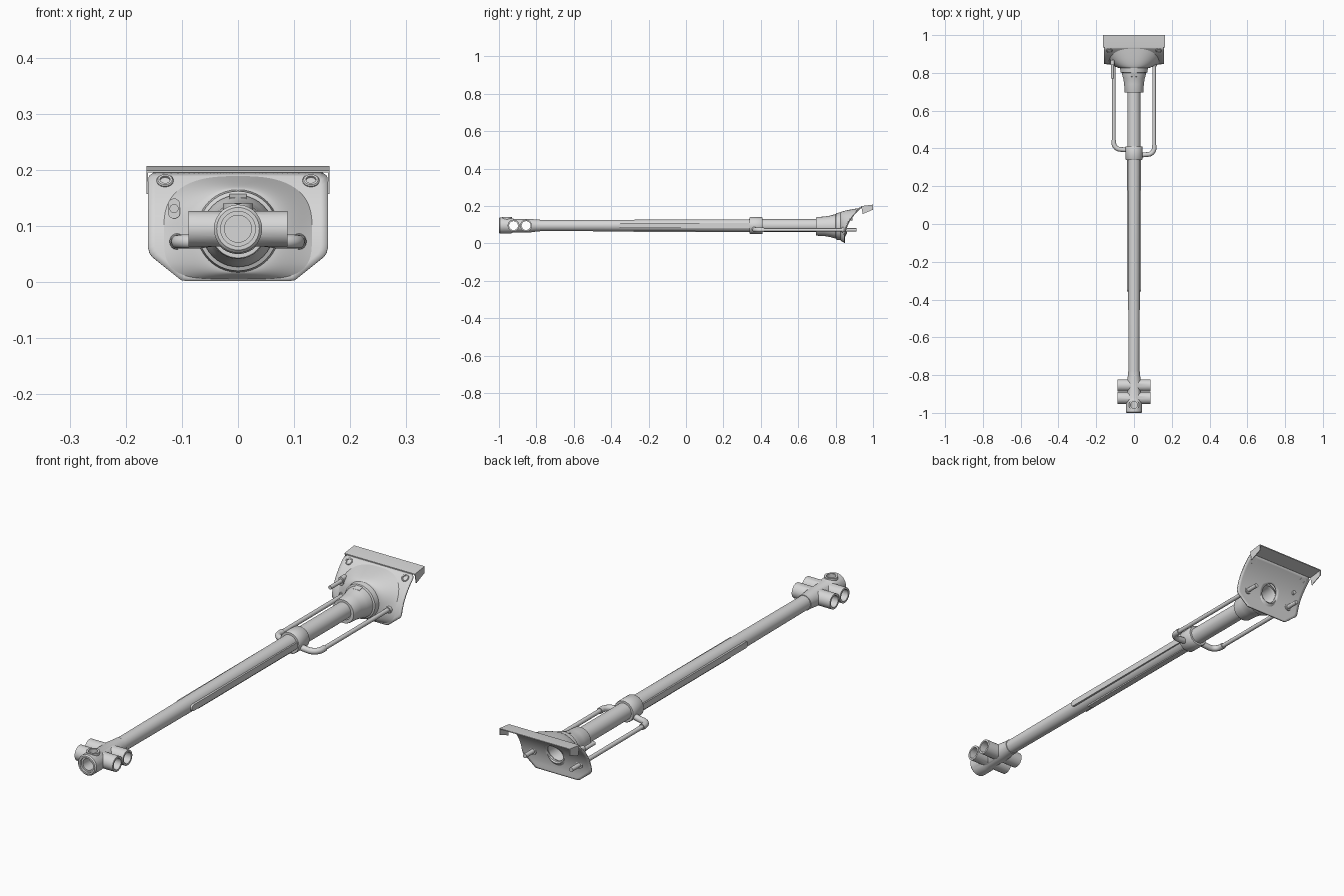
import bpy, bmesh, math
from mathutils import Vector

if "Cube" in bpy.data.objects:
    bpy.data.objects.remove(bpy.data.objects["Cube"])

CZ = 0.095  # height of the barrel axis
steel = bpy.data.materials.new("steel_grey")
steel.diffuse_color = (0.68, 0.68, 0.68, 1)
steel.use_nodes = True
steel.node_tree.nodes["Principled BSDF"].inputs["Base Color"].default_value = steel.diffuse_color


def activate(ob):
    bpy.ops.object.select_all(action='DESELECT')
    ob.select_set(True)
    bpy.context.view_layer.objects.active = ob


def make(name, verts, faces, smooth=True):
    me = bpy.data.meshes.new(name)
    me.from_pydata(verts, [], faces)
    bm = bmesh.new()
    bm.from_mesh(me)
    bmesh.ops.remove_doubles(bm, verts=bm.verts, dist=1e-6)
    bmesh.ops.recalc_face_normals(bm, faces=bm.faces)
    bm.to_mesh(me)
    bm.free()
    ob = bpy.data.objects.new(name, me)
    bpy.context.collection.objects.link(ob)
    me.materials.append(steel)
    if smooth:
        activate(ob)
        bpy.ops.object.shade_smooth_by_angle(angle=math.radians(35))
    return ob


def lathe(name, prof, x=0, z=CZ, n=40, axis='Y', y=0, closed=False):
    """Revolve (radius, position) pairs; a closed profile gives a hollow part."""
    verts, faces = [], []
    for r, p in prof:
        for i in range(n):
            a = 2 * math.pi * i / n
            c, s = r * math.cos(a), r * math.sin(a)
            verts.append({'Y': (x + c, p, z + s), 'X': (p, y + c, z + s),
                          'Z': (x + c, y + s, p)}[axis])
    m = len(prof)
    for k in range(m if closed else m - 1):
        for i in range(n):
            j, q = (i + 1) % n, (k + 1) % m
            faces.append((k * n + i, k * n + j, q * n + j, q * n + i))
    if not closed:
        faces += [tuple(range(n)), tuple(range((m - 1) * n, m * n))]
    return make(name, verts, faces)


def rod(name, r, a, b, **kw):
    return lathe(name, [(r, a), (r, b)], **kw)


def prism(name, pts, x0, x1):
    """Extrude a (y, z) outline along x."""
    n = len(pts)
    verts = [(x, y, z) for x in (x0, x1) for y, z in pts]
    faces = [tuple(range(n)), tuple(range(n, 2 * n))]
    faces += [(i, (i + 1) % n, n + (i + 1) % n, n + i) for i in range(n)]
    return make(name, verts, faces)


def pipe(name, pts, r):
    cu = bpy.data.curves.new(name, 'CURVE')
    cu.dimensions = '3D'
    cu.bevel_depth, cu.bevel_resolution, cu.use_fill_caps = r, 4, True
    sp = cu.splines.new('POLY')
    sp.points.add(len(pts) - 1)
    for p, co in zip(sp.points, pts):
        p.co = (*co, 1)
    ob = bpy.data.objects.new(name, cu)
    bpy.context.collection.objects.link(ob)
    cu.materials.append(steel)
    activate(ob)
    bpy.ops.object.convert(target='MESH')
    bpy.ops.object.shade_smooth_by_angle(angle=math.radians(40))


def boolean(ob, other, op):
    mod = ob.modifiers.new(op, 'BOOLEAN')
    mod.operation, mod.object, mod.solver = op, other, 'EXACT'
    activate(ob)
    bpy.ops.object.modifier_apply(modifier=mod.name)
    bpy.data.objects.remove(other)


# muzzle brake: body, paired side ports and a top port, all bored through
brake = lathe("muzzle_brake", [(.038, -1), (.043, -.995), (.043, -.94), (.036, -.92),
                               (.036, -.83), (.032, -.80), (.032, -.78)])
for y in (-.855, -.922):
    boolean(brake, rod("port", .0315, -.088, .088, axis='X', y=y), 'UNION')
boolean(brake, rod("boss", .027, .1, .14, axis='Z', y=-.958), 'UNION')
for y in (-.855, -.922):
    boolean(brake, rod("port_cut", .0235, -.1, .1, axis='X', y=y), 'DIFFERENCE')
boolean(brake, rod("bore_cut", .024, -1.1, -.8), 'DIFFERENCE')
boolean(brake, rod("muzzle_cut", .031, -1.1, -.99), 'DIFFERENCE')
boolean(brake, rod("top_cut", .018, .1, .2, axis='Z', y=-.958), 'DIFFERENCE')
activate(brake)
bpy.ops.object.shade_smooth_by_angle(angle=math.radians(35))

# tapered barrel, clamp collar and rear sleeve
lathe("barrel", [(.029, -.785), (.034, .36)])
lathe("clamp_collar", [(.043, .34), (.045, .343), (.045, .407), (.043, .41)])
rod("rear_sleeve", .0345, .40, .72)

# long rails on the barrel sides, with rounded front ends
arc = [(-.345 - .013 * math.sin(a), CZ + .013 * math.cos(a))
       for a in [math.pi * i / 8 for i in range(9)]]
for s, side in ((-1, "left"), (1, "right")):
    prism("side_rail_" + side, arc + [(.345, CZ - .013), (.345, CZ + .013)],
          s * .02, s * .037)
prism("bottom_strip", [(-.28, .08), (-.28, .06), (.345, .06), (.345, .08)], -.012, .012)

# flared hollow socket where the barrel enters the shield
lathe("socket", [(.035, .695), (.048, .695), (.05, .70), (.052, .74), (.057, .77),
                 (.064, .795), (.064, .80), (.071, .803), (.075, .835), (.04, .86),
                 (.035, .85)], z=.091, closed=True)
prism("socket_lug", [(.775, .14), (.78, .151), (.805, .158), (.81, .14)], -.015, .015)


def plate_y(z):
    """Depth of the curved shield at a height."""
    t = max(0, z - .03) / .163
    return .848 + .01 * t + .08 * t ** 2.3


# outline of the shield, cut at the lower corners
OUT = [(.1, .002), (.157, .048), (.16, .06), (.16, .185), (.155, .193)]
OUT += [(-x, z) for x, z in reversed(OUT)]


def outline(a):
    d, best = Vector((math.cos(a), math.sin(a))), 1
    for i, p in enumerate(OUT):
        q = OUT[(i + 1) % len(OUT)]
        ex, ez = q[0] - p[0], q[1] - p[1]
        den = d.x * ez - d.y * ex
        if abs(den) > 1e-9:
            t = (p[0] * ez - (p[1] - CZ) * ex) / den
            if t > 0:
                best = min(best, t)
    return d.x * best, CZ + d.y * best


def loft(name, inner, outer, depth, rings=10, n=120):
    verts, faces = [], []
    for k in range(rings + 1):
        t = k / rings
        for i in range(n):
            a = 2 * math.pi * i / n
            (x0, z0), (x1, z1) = inner(a), outer(a)
            x, z = x0 + (x1 - x0) * t, z0 + (z1 - z0) * t
            verts.append((x, depth(t, z), z))
    for k in range(rings):
        for i in range(n):
            j = (i + 1) % n
            faces.append((k * n + i, k * n + j, k * n + n + j, k * n + n + i))
    return make(name, verts, faces)


def circle(r, z):
    return lambda a: (r * math.cos(a), z + r * math.sin(a))


def arch(a):
    c, s = math.cos(a), math.sin(a)
    e = .75 if s > 0 else .5
    return (math.copysign(.132 * abs(c) ** e, c),
            CZ + math.copysign((.094 if s > 0 else .09) * abs(s) ** e, s))


# curved shield with a central hole, and the raised cover on its front
shield = loft("shield", circle(.036, CZ), outline, lambda t, z: plate_y(z))
mod = shield.modifiers.new("thickness", 'SOLIDIFY')
mod.thickness, mod.offset = .006, 0
loft("shield_cover", circle(.073, .091), arch,
     lambda t, z: .825 + (plate_y(z) - .004 - .825) * (1 - math.cos(t * math.pi / 2)) ** .8)

# roof strip with end skirts
prism("roof_strip", [(.935, .195), (.935, .199), (.998, .207), (1.0, .207), (1.0, .203)],
      -.163, .163)
for s, side in ((-1, "left"), (1, "right")):
    prism("roof_skirt_" + side, [(.937, .196), (1.0, .205), (1.0, .18), (.945, .157)],
          s * .160, s * .163)
    # low bolt rings lying on the sloped upper corners
    ring = lathe("bolt_ring_" + side, [(.015, .004), (.015, -.005), (.013, -.007),
                                       (.009, -.007), (.009, .004)],
                 z=0, n=24, closed=True)
    ring.location = (s * .13, plate_y(.178), .178)
    ring.rotation_euler = (math.radians(-45), 0, 0)

    # bent pipe from the collar back through the shield
    px, py, zz, R = s * .107, (.395 if s < 0 else .368), .072, .035
    bend = [(px - s * R * (1 - math.sin(a)), py + R * (1 - math.cos(a)), zz)
            for a in [math.pi / 2 * i / 8 for i in range(9)]]
    pipe("pipe_elbow_" + side, [(s * .03, py - .004, zz + .006)] + bend
         + [(px, py + .05, zz)], .0125)
    pipe("pipe_" + side, [(px, py + .04, zz), (px, .912, zz)], .009)
    lathe("pipe_bush_" + side, [(.013, .835), (.015, .84), (.015, .86)],
          x=px, z=zz, n=24)

# small secondary tube in an oblong frame on the left
rod("secondary_tube", .008, .77, .89, x=-.114, z=.131, n=20)
oblong = []
for i in range(24):
    a = 2 * math.pi * i / 24
    oblong.append((-.114 + .011 * math.cos(a),
                   .131 + .011 * math.sin(a) + (.007 if math.sin(a) > 0 else -.007)))
n = len(oblong)
make("oblong_frame", [(x, y, z) for y in (.842, .868) for x, z in oblong],
     [tuple(range(n)), tuple(range(n, 2 * n))]
     + [(i, (i + 1) % n, n + (i + 1) % n, n + i) for i in range(n)])
